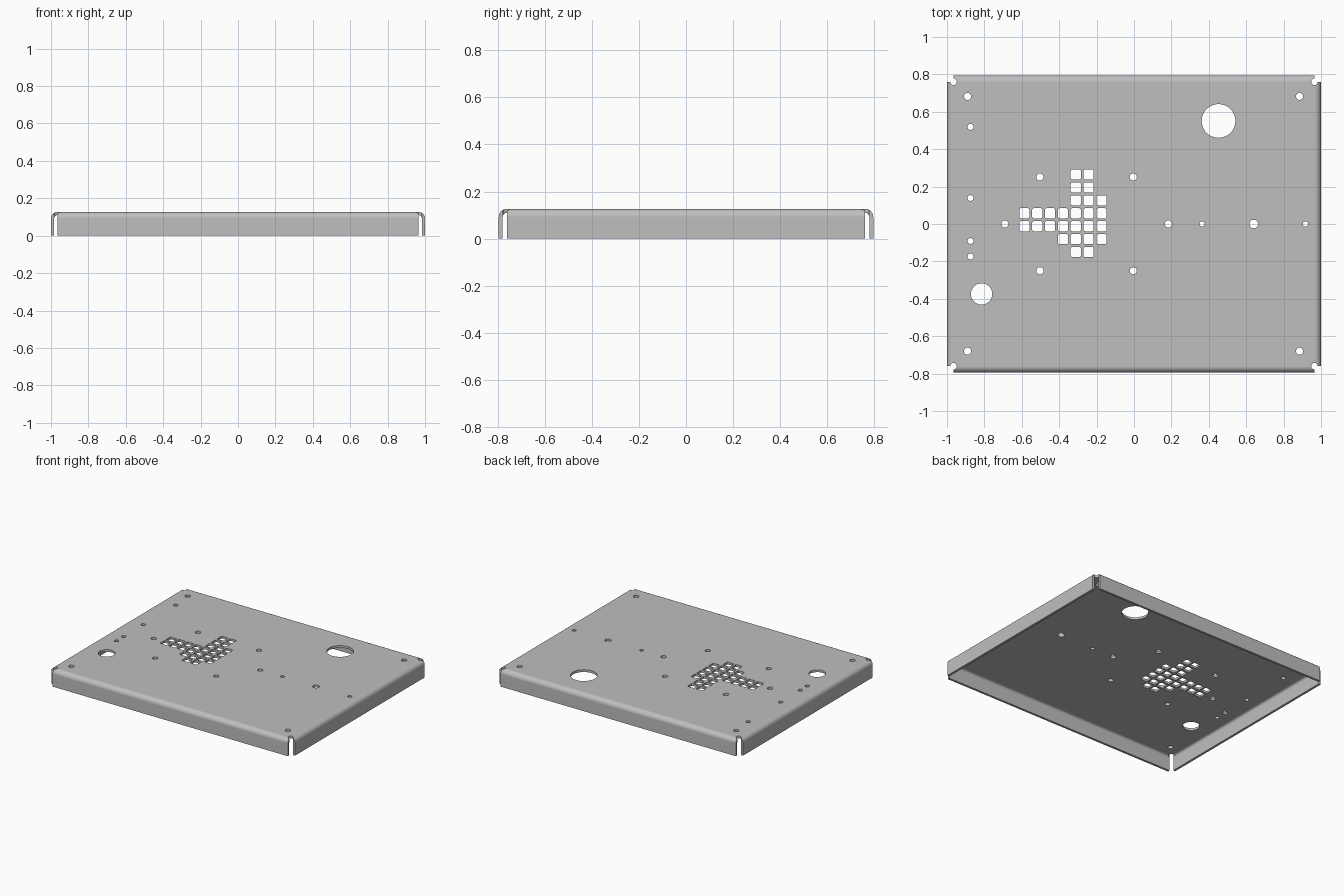
import bpy, bmesh, math
from mathutils import Vector

cube = bpy.data.objects.get("Cube")
if cube:
    bpy.data.objects.remove(cube, do_unlink=True)

HALF_X, HALF_Y, HEIGHT = 1.0, 0.795, 0.127
BEND, SHEET, STEPS = 0.035, 0.017, 8
PX, PY = HALF_X - BEND, HALF_Y - BEND

steel = bpy.data.materials.new("plain grey metal")
steel.diffuse_color = (0.52, 0.52, 0.52, 1)
steel.use_nodes = True
steel.node_tree.nodes["Principled BSDF"].inputs["Base Color"].default_value = (0.52, 0.52, 0.52, 1)


def make_object(name, bm):
    mesh = bpy.data.meshes.new(name)
    bm.to_mesh(mesh)
    bm.free()
    obj = bpy.data.objects.new(name, mesh)
    bpy.context.collection.objects.link(obj)
    return obj


def prism(bm, outline, low, high):
    """Upright solid through the sheet, used for punching."""
    face = bm.faces.new([bm.verts.new((x, y, low)) for x, y in outline])
    new = bmesh.ops.extrude_face_region(bm, geom=[face])["geom"]
    tops = [v for v in new if isinstance(v, bmesh.types.BMVert)]
    bmesh.ops.translate(bm, verts=tops, vec=(0, 0, high - low))


def circle(x, y, r, sides=32):
    return [(x + r * math.cos(math.tau * i / sides), y + r * math.sin(math.tau * i / sides))
            for i in range(sides)]


def rounded_square(x, y, half, r):
    points = []
    for q, (sx, sy) in enumerate([(1, 1), (-1, 1), (-1, -1), (1, -1)]):
        for k in range(4):
            a = math.pi / 2 * (q + k / 3)
            points.append((x + sx * (half - r) + r * math.cos(a),
                           y + sy * (half - r) + r * math.sin(a)))
    return points


# Folded sheet: flat plate with a bent flange on each edge
bm = bmesh.new()
corners = [bm.verts.new((sx * PX, sy * PY, HEIGHT))
           for sx, sy in [(-1, -1), (1, -1), (1, 1), (-1, 1)]]
bm.faces.new(corners)
section = [(BEND * math.sin(a), BEND * (math.cos(a) - 1))
           for a in (math.pi / 2 * i / STEPS for i in range(1, STEPS + 1))]
section.append((BEND, -HEIGHT))
for i, out in enumerate([(0, -1), (1, 0), (0, 1), (-1, 0)]):
    first, second = corners[i], corners[(i + 1) % 4]
    a, b = first, second
    for reach, drop in section:
        shift = Vector((out[0] * reach, out[1] * reach, drop))
        c, d = bm.verts.new(first.co + shift), bm.verts.new(second.co + shift)
        bm.faces.new([b, a, c, d])
        a, b = c, d
bmesh.ops.recalc_face_normals(bm, faces=bm.faces)
bm.faces.ensure_lookup_table()
if bm.faces[0].normal.z < 0:
    bmesh.ops.reverse_faces(bm, faces=bm.faces)
tray = make_object("sheet_metal_cover", bm)
tray.data.materials.append(steel)

# Punch tool: every hole and corner relief
bm = bmesh.new()
holes = [(0.452, 0.551, 0.09), (-0.815, -0.374, 0.057),
         (-0.69, 0, 0.019), (0.184, 0, 0.019), (0.364, 0, 0.014),
         (0.64, 0, 0.023), (0.917, 0, 0.014)]
holes += [(x, y, 0.019) for x in (-0.89, 0.885) for y in (-0.68, 0.682)]
holes += [(x, y, 0.019) for x in (-0.503, -0.004) for y in (-0.25, 0.251)]
holes += [(-0.874, y, 0.016) for y in (0.519, 0.139, -0.091, -0.174)]
for x, y, r in holes:
    prism(bm, circle(x, y, r, 48 if r > 0.05 else 24), 0.05, 0.2)
for sx in (-1, 1):
    for sy in (-1, 1):
        prism(bm, circle(sx * PX, sy * PY, 0.0175, 24), 0.08, 0.2)

# Arrow-shaped vent of square holes, top row first
vent = ["....##.", "....##.", "....###", "#######", "#######", "...####", "....##."]
for row, line in enumerate(vent):
    for col, mark in enumerate(line):
        if mark == "#":
            prism(bm, rounded_square(-0.586 + col * 0.0687, 0.265 - row * 0.0692, 0.027, 0.008),
                  0.05, 0.2)
bmesh.ops.recalc_face_normals(bm, faces=bm.faces)
punch = make_object("punch_tool", bm)
punch.hide_render = True

# Thicken, then punch the holes
thick = tray.modifiers.new("thickness", "SOLIDIFY")
thick.thickness = SHEET
thick.offset = -1
thick.use_even_offset = True
cut = tray.modifiers.new("holes", "BOOLEAN")
cut.operation = "DIFFERENCE"
cut.solver = "EXACT"
cut.object = punch

bpy.ops.object.select_all(action="DESELECT")
bpy.context.view_layer.objects.active = tray
tray.select_set(True)
for name in ("thickness", "holes"):
    bpy.ops.object.modifier_apply(modifier=name)
bpy.data.objects.remove(punch, do_unlink=True)

# One colour; smooth bends with crisp edges and flat plates
tray.data.materials.clear()
tray.data.materials.append(steel)
for poly in tray.data.polygons:
    poly.material_index = 0
bpy.ops.object.shade_smooth_by_angle(angle=math.radians(30))
weighted = tray.modifiers.new("flat plates", "WEIGHTED_NORMAL")
weighted.keep_sharp = True
